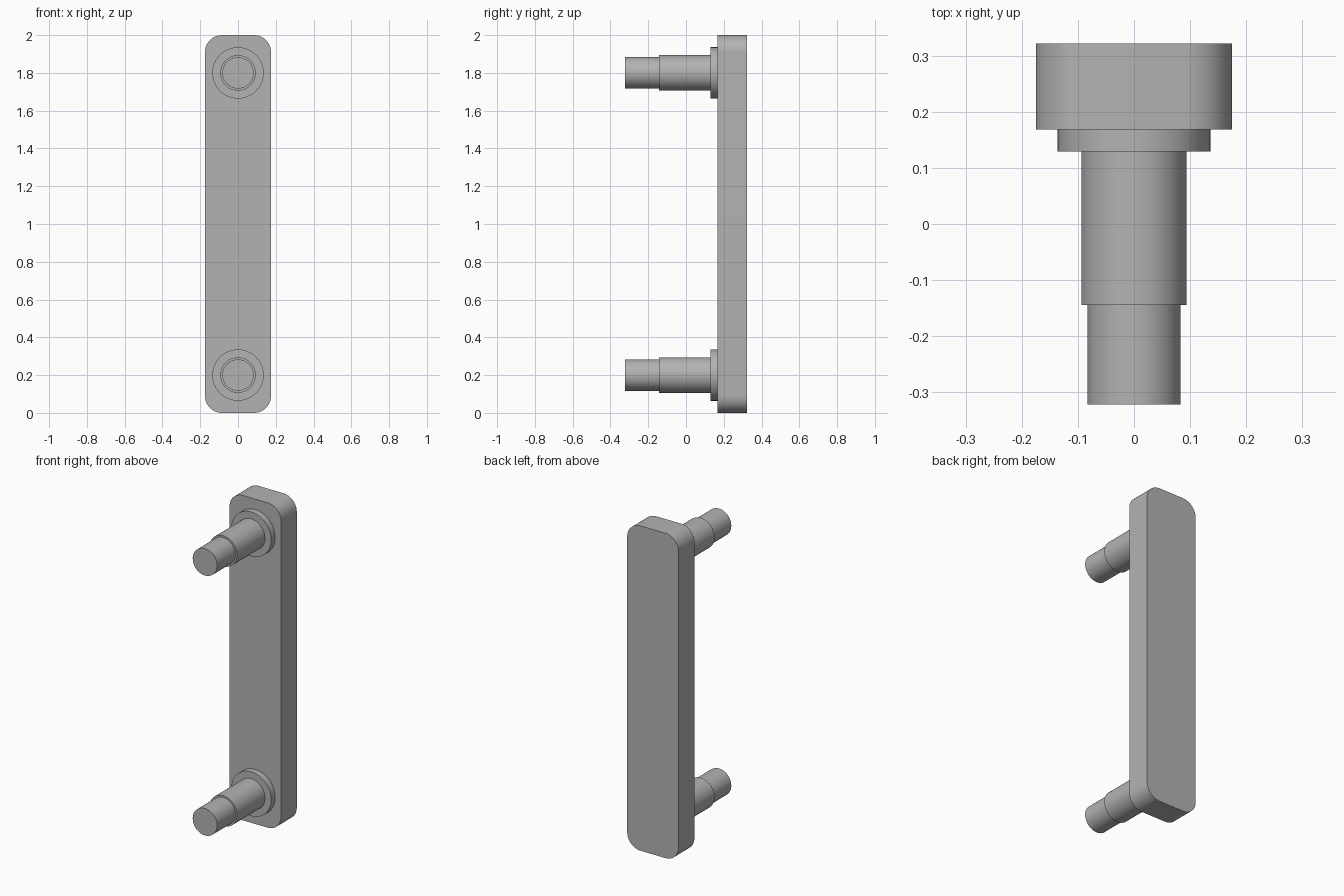
import bpy, bmesh, math

if "Cube" in bpy.data.objects:
    bpy.data.objects.remove(bpy.data.objects["Cube"])

steel = bpy.data.materials.new("grey steel")
steel.diffuse_color = (0.45, 0.45, 0.45, 1)
steel.use_nodes = True
steel.node_tree.nodes["Principled BSDF"].inputs["Base Color"].default_value = steel.diffuse_color


def finish(name, bm):
    bmesh.ops.recalc_face_normals(bm, faces=bm.faces)
    mesh = bpy.data.meshes.new(name)
    bm.to_mesh(mesh)
    bm.free()
    mesh.materials.append(steel)
    obj = bpy.data.objects.new(name, mesh)
    bpy.context.collection.objects.link(obj)
    bpy.ops.object.select_all(action='DESELECT')
    bpy.context.view_layer.objects.active = obj
    obj.select_set(True)
    bpy.ops.object.shade_smooth_by_angle(angle=math.radians(30))
    return obj


# Link plate: rounded rectangle extruded along y
def link_plate(half_w, height, radius, y0, y1, steps=16):
    bm = bmesh.new()
    cx, cz = half_w - radius, height / 2 - radius
    verts = []
    for q, (sx, sz) in enumerate([(1, 1), (-1, 1), (-1, -1), (1, -1)]):
        for i in range(steps + 1):
            a = math.pi / 2 * (q + i / steps)
            verts.append(bm.verts.new((sx * cx + radius * math.cos(a), y0,
                                       height / 2 + sz * cz + radius * math.sin(a))))
    face = bm.faces.new(verts)
    out = bmesh.ops.extrude_face_region(bm, geom=[face], use_keep_orig=True)
    moved = [v for v in out["geom"] if isinstance(v, bmesh.types.BMVert)]
    bmesh.ops.translate(bm, verts=moved, vec=(0, y1 - y0, 0))
    return finish("link_plate", bm)


# Stepped pin: (radius, y) profile turned about the y axis
def pin(name, z, profile, sides=64):
    bm = bmesh.new()
    rings = [[bm.verts.new((r * math.cos(2 * math.pi * i / sides), y,
                            z + r * math.sin(2 * math.pi * i / sides)))
              for i in range(sides)] for r, y in profile]
    for a, b in zip(rings, rings[1:]):
        for i in range(sides):
            j = (i + 1) % sides
            bm.faces.new((a[i], a[j], b[j], b[i]))
    bm.faces.new(rings[0])
    bm.faces.new(rings[-1])
    return finish(name, bm)


link_plate(0.175, 2.0, 0.09, 0.168, 0.322)

# Tip, barrel and collar of each pin
profile = [(0.083, -0.322), (0.083, -0.144), (0.094, -0.144),
           (0.094, 0.129), (0.136, 0.129), (0.136, 0.168)]
for name, z in (("lower_pin", 0.2), ("upper_pin", 1.8)):
    pin(name, z, profile)
